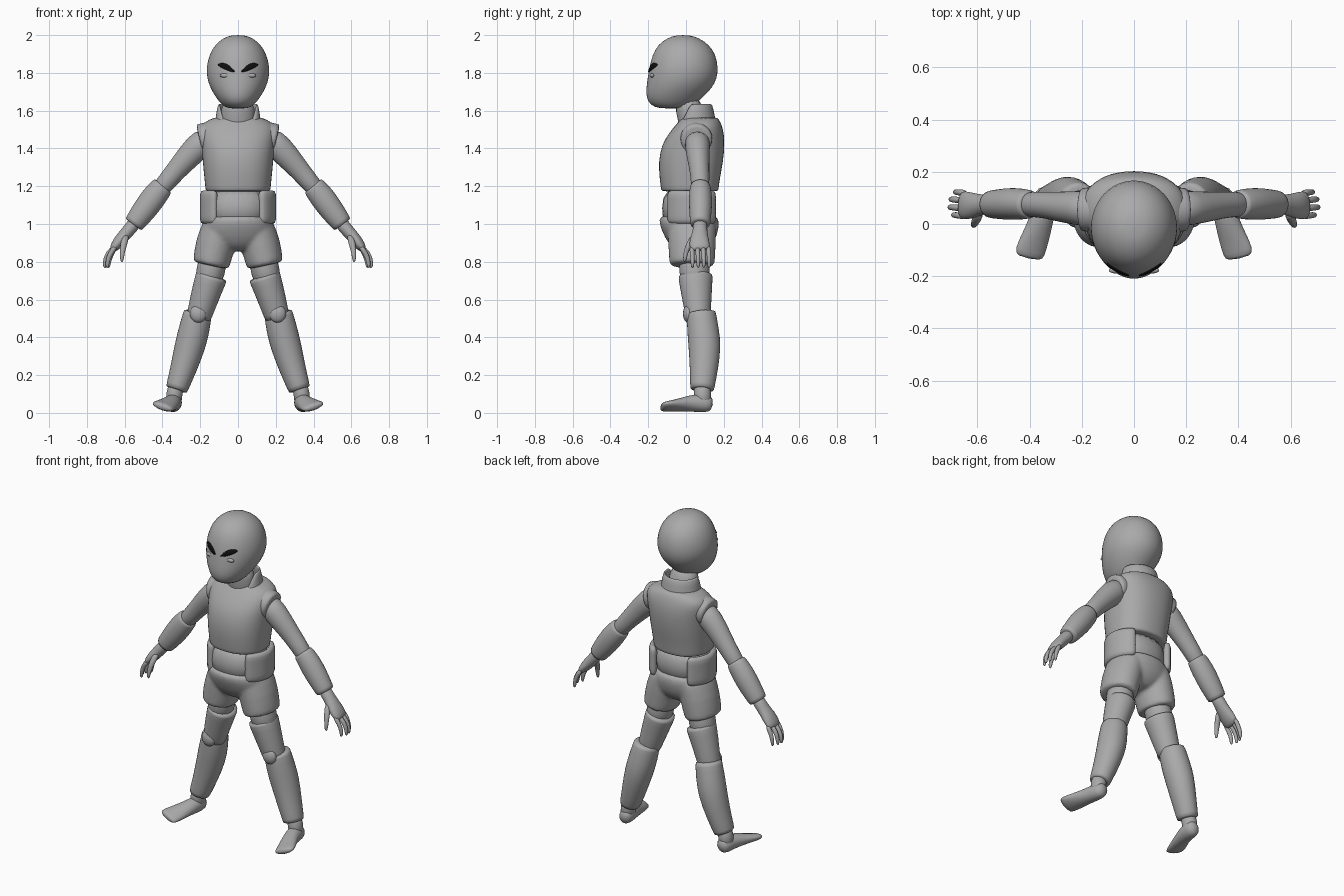
import bpy, bmesh, math
from mathutils import Vector

cube = bpy.data.objects.get("Cube")
if cube:
    bpy.data.objects.remove(cube)


def material(name, value):
    m = bpy.data.materials.new(name)
    m.use_nodes = True
    m.diffuse_color = (value, value, value, 1)
    m.node_tree.nodes["Principled BSDF"].inputs["Base Color"].default_value = m.diffuse_color
    return m


GREY = material("plain grey", 0.4)
BLACK = material("eye black", 0.005)


def finish(name, bm, mirror=False, subsurf=1, mat=GREY):
    bmesh.ops.recalc_face_normals(bm, faces=bm.faces)
    for f in bm.faces:
        f.smooth = True
    me = bpy.data.meshes.new(name)
    bm.to_mesh(me)
    bm.free()
    me.materials.append(mat)
    ob = bpy.data.objects.new(name, me)
    bpy.context.collection.objects.link(ob)
    if mirror:
        ob.modifiers.new("mirror", "MIRROR").use_mirror_merge = False
    if subsurf:
        ob.modifiers.new("smooth", "SUBSURF").levels = subsurf
        ob.modifiers["smooth"].render_levels = subsurf
    return ob


def skin(bm, rings):
    """Join rings of points into a closed tube."""
    loops = [[bm.verts.new(p) for p in r] for r in rings]
    n = len(loops[0])
    for a, b in zip(loops, loops[1:]):
        for i in range(n):
            j = (i + 1) % n
            bm.faces.new((a[i], a[j], b[j], b[i]))
    bm.faces.new(loops[0])
    bm.faces.new(loops[-1])


def oval(c, a, b, power=2, n=16):
    def s(v):
        return math.copysign(abs(v) ** (2 / power), v)
    angles = [math.tau * i / n for i in range(n)]
    return [c + a * s(math.cos(t)) + b * s(math.sin(t)) for t in angles]


def limb(bm, path, hard=False, up=(0, 1, 0), n=16):
    """Tube along a path of (x, y, z, across, depth) stations."""
    st = [list(p) for p in path]
    if hard:  # extra rings near both ends keep a tight rounded rim
        def near(p, q):
            d = (Vector(q[:3]) - Vector(p[:3])).length
            return [u + (v - u) * 0.01 / d for u, v in zip(p, q)]
        st = [st[0], near(st[0], st[1])] + st[1:-1] + [near(st[-1], st[-2]), st[-1]]
    pts = [Vector(p[:3]) for p in st]
    rings = []
    for i, p in enumerate(st):
        t = (pts[min(i + 1, len(pts) - 1)] - pts[max(i - 1, 0)]).normalized()
        a = Vector(up).cross(t).normalized()
        rings.append(oval(pts[i], a * p[3], t.cross(a) * p[4], n=n))
    skin(bm, rings)


def body(bm, levels, power=2):
    """Stack of level ovals given as (z, front y, back y, half width)."""
    skin(bm, [oval(Vector((0, (f + b) / 2, z)), Vector((w, 0, 0)),
                   Vector((0, (b - f) / 2, 0)), power, 24) for z, f, b, w in levels])


def limb_part(name, path, hard=False, up=(0, 1, 0)):
    bm = bmesh.new()
    limb(bm, path, hard, up)
    return finish(name, bm, mirror=True)


def body_part(name, levels, power=2):
    bm = bmesh.new()
    body(bm, levels, power)
    return finish(name, bm)


# Head and neck
head = body_part("head", [
    (2.0, -.05, .02, .035), (1.985, -.1, .07, .078), (1.95, -.148, .122, .122),
    (1.9, -.178, .158, .152), (1.83, -.196, .172, .17), (1.77, -.205, .166, .165),
    (1.72, -.212, .14, .148), (1.67, -.212, .09, .118), (1.63, -.192, .045, .086),
    (1.61, -.14, .0, .055)])
bm = bmesh.new()
limb(bm, [(0, .05, 1.45, .1, .09), (0, .035, 1.55, .09, .072), (0, -.005, 1.68, .092, .075)])
finish("neck", bm)

# Vest, collar and arm openings
body_part("vest", [
    (1.172, -.11, .15, .15), (1.175, -.132, .172, .172), (1.19, -.134, .174, .174),
    (1.25, -.142, .182, .18), (1.33, -.147, .198, .188), (1.42, -.13, .206, .195),
    (1.48, -.092, .202, .203), (1.525, -.055, .19, .2), (1.555, -.03, .175, .15),
    (1.568, -.015, .16, .11)], 2.3)

bm = bmesh.new()
rows = []
for rim in (0, .5, 1):
    row = []
    for p in oval(Vector((0, .045, 0)), Vector((.13 - .022 * rim, 0, 0)),
                  Vector((0, .125 - .03 * rim, 0)), n=32):
        s = min(max((p.y + .055) / .085, 0), 1)
        top = 1.5 + .14 * s * s * (3 - 2 * s)
        p.z = 1.48 + (top - 1.48) * rim
        row.append(bm.verts.new(p))
    rows.append(row)
for lo, hi in zip(rows, rows[1:]):
    for i in range(32):
        j = (i + 1) % 32
        bm.faces.new((lo[i], lo[j], hi[j], hi[i]))
collar = finish("collar", bm, subsurf=0)
collar.modifiers.new("thickness", "SOLIDIFY").thickness = .016
collar.modifiers.new("smooth", "SUBSURF").levels = 1

limb_part("armholes", [(.12, .055, 1.465, .085, .088), (.205, .055, 1.445, .085, .085)], True)

# Arms and forearm guards
limb_part("upper_arms", [(.15, .06, 1.46, .07, .07), (.215, .06, 1.41, .075, .068),
                         (.3, .068, 1.315, .06, .056), (.36, .075, 1.245, .052, .05),
                         (.43, .075, 1.16, .05, .05)])
limb_part("forearm_guards", [(.395, .075, 1.205, .058, .054), (.44, .077, 1.15, .069, .063),
                             (.495, .077, 1.075, .067, .062), (.555, .075, .995, .054, .053)], True)

# Hands with fingers and thumb
bm = bmesh.new()
limb(bm, [(.535, .075, 1.02, .04, .042), (.58, .075, .965, .034, .036),
          (.62, .07, .92, .034, .052), (.652, .072, .88, .027, .056), (.668, .075, .86, .015, .045)])
for y, reach in ((.03, -.008), (.06, .006), (.09, .002), (.118, -.015)):
    limb(bm, [(.645, y, .885, .015, .015), (.685 + reach, y + .003, .845, .015, .013),
              (.7 + reach, y + .005, .8, .013, .012), (.7 + reach, y + .004, .765, .008, .008)], n=8)
limb(bm, [(.59, .05, .945, .02, .02), (.605, .015, .895, .02, .017),
          (.614, -.003, .845, .014, .013), (.615, -.008, .795, .009, .009)], n=8)
finish("hands", bm, mirror=True)

# Waist and curved side pouches
body_part("waist", [(.98, -.125, .155, .155), (1.08, -.13, .16, .165), (1.2, -.12, .16, .16)], 2.3)
bm = bmesh.new()
grid = []
for k in range(5):
    z = .998 + .182 * k / 4
    grid.append([bm.verts.new((.183 * math.cos(t), .03 + .155 * math.sin(t), z))
                 for t in [math.radians(-52 + 13 * i) for i in range(9)]])
for lo, hi in zip(grid, grid[1:]):
    for i in range(8):
        bm.faces.new((lo[i], lo[i + 1], hi[i + 1], hi[i]))
pouch = finish("side_pouches", bm, mirror=True, subsurf=0)
solid = pouch.modifiers.new("thickness", "SOLIDIFY")
solid.thickness, solid.offset = .04, 0
pouch.modifiers.new("smooth", "SUBSURF").levels = 1

# Shorts: pelvis and two legs fused
bm = bmesh.new()
body(bm, [(1.06, -.152, .175, .172), (1.0, -.143, .178, .186), (.93, -.115, .165, .19),
          (.88, -.08, .13, .13), (.855, -.04, .09, .06)], 2.2)
for side in (1, -1):
    limb(bm, [(side * x, y, z, a, b) for x, y, z, a, b in (
        (.088, .03, 1.0, .095, .13), (.118, .032, .9, .11, .13), (.145, .032, .778, .099, .122))], True)
shorts = finish("shorts", bm)
remesh = shorts.modifiers.new("fuse", "REMESH")
remesh.mode, remesh.voxel_size, remesh.use_smooth_shade = "VOXEL", .01, True
soften = shorts.modifiers.new("soften", "SMOOTH")
soften.factor, soften.iterations = .5, 6

# Legs
limb_part("thighs", [(.12, .04, .88, .08, .085), (.145, .045, .74, .078, .082), (.17, .05, .66, .07, .075)])
limb_part("thigh_guards", [(.138, .05, .73, .087, .094), (.168, .055, .64, .08, .084),
                           (.21, .065, .5, .066, .066)], True)
limb_part("shin_guards", [(.212, .08, .535, .076, .078), (.232, .09, .44, .084, .086),
                          (.255, .1, .35, .083, .088), (.29, .095, .23, .071, .076),
                          (.327, .085, .12, .059, .064)], True)

# Knee pads
bm = bmesh.new()
bmesh.ops.create_uvsphere(bm, u_segments=16, v_segments=10, radius=1)
for v in bm.verts:
    v.co = Vector((.21, .012, .525)) + Vector((v.co.x * .045, v.co.y * .028, v.co.z * .048))
finish("knee_pads", bm, mirror=True, subsurf=0)

# Feet
limb_part("ankles", [(.32, .085, .16, .045, .045), (.34, .088, .1, .043, .046), (.34, .088, .035, .045, .048)])
limb_part("feet", [(.336, .143, .045, .03, .035), (.338, .105, .052, .046, .052),
                   (.35, .03, .052, .046, .046), (.377, -.05, .04, .056, .03),
                   (.4, -.11, .034, .063, .022), (.404, -.133, .034, .05, .016)], up=(-.35, 0, 1))

# Eyes: thin slanted plates lying on the face, over soft lower lids
bpy.context.view_layer.update()
face = head.evaluated_get(bpy.context.evaluated_depsgraph_get())


def on_face(x, z, lift):
    hit, loc, normal, _ = face.ray_cast(Vector((x, -1, z)), Vector((0, 1, 0)))
    return loc + normal * lift


bm = bmesh.new()
strips = []
for i in range(13):
    u = i / 12
    half = .003 + .013 * math.sin(math.pi * u) ** .7
    x, z = .02 + .082 * u, 1.808 + .034 * u + .006 * math.sin(math.pi * u)
    strips.append([bm.verts.new(on_face(x, z + half * k, .005)) for k in (-1, -.33, .33, 1)])
for a, b in zip(strips, strips[1:]):
    for k in range(3):
        bm.faces.new((a[k], b[k], b[k + 1], a[k + 1]))
eyes = finish("eyes", bm, mirror=True, subsurf=0, mat=BLACK)
eyes.modifiers.new("thickness", "SOLIDIFY").thickness = .008

bm = bmesh.new()
bmesh.ops.create_uvsphere(bm, u_segments=16, v_segments=10, radius=1)
lid = on_face(.068, 1.787, -.006)
for v in bm.verts:
    v.co = lid + Vector((v.co.x * .032, v.co.y * .012, v.co.z * .012))
finish("lower_lids", bm, mirror=True, subsurf=0)
